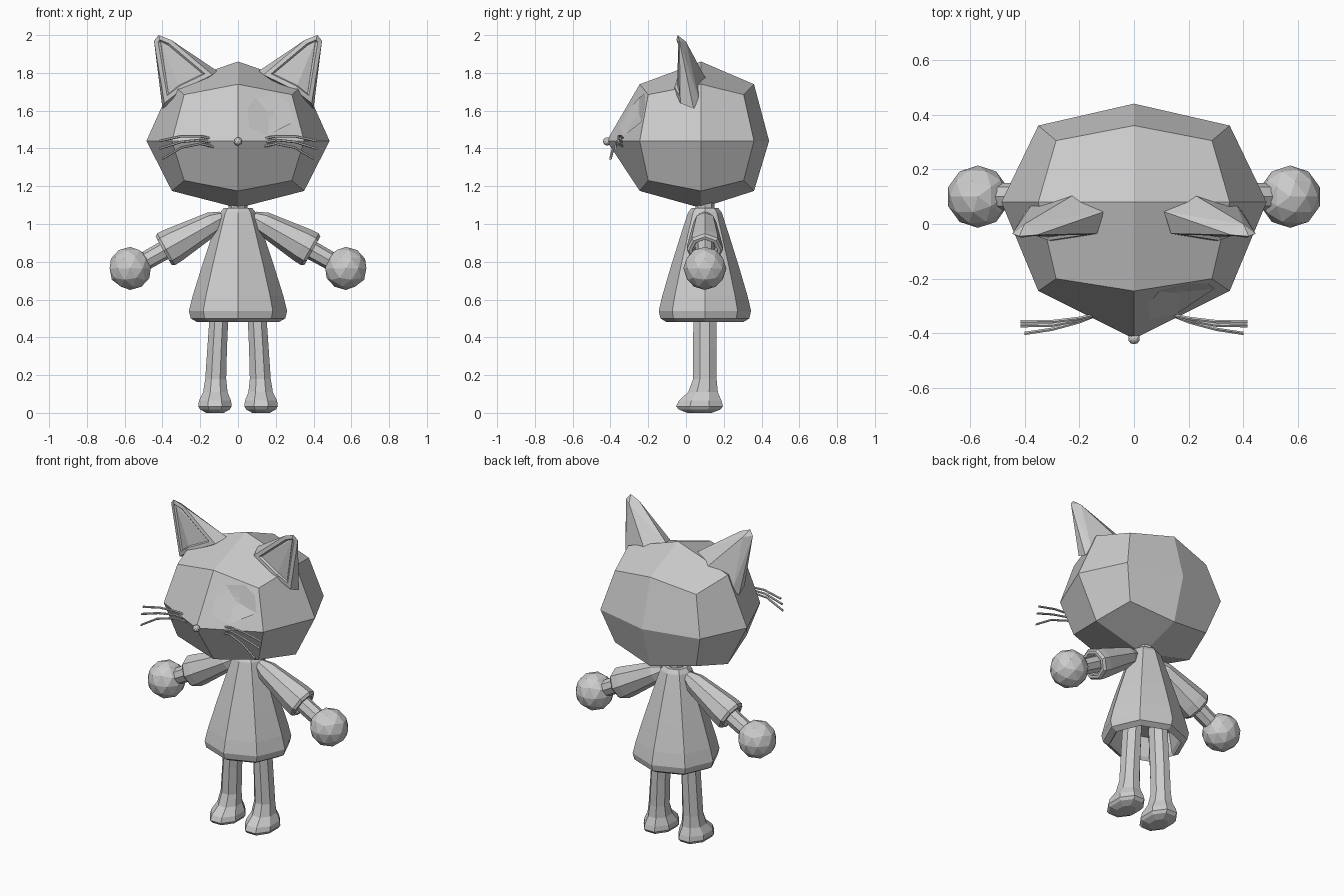
import bpy, bmesh, math
from mathutils import Vector
from mathutils.bvhtree import BVHTree

if "Cube" in bpy.data.objects:
    bpy.data.objects.remove(bpy.data.objects["Cube"])

grey = bpy.data.materials.new("soft_grey")
grey.diffuse_color = (0.6, 0.6, 0.6, 1)
grey.use_nodes = True
grey.node_tree.nodes["Principled BSDF"].inputs["Base Color"].default_value = grey.diffuse_color


def finish(name, bm, mirror=False):
    bmesh.ops.recalc_face_normals(bm, faces=bm.faces)
    mesh = bpy.data.meshes.new(name)
    bm.to_mesh(mesh)
    bm.free()
    mesh.materials.append(grey)
    ob = bpy.data.objects.new(name, mesh)
    bpy.context.collection.objects.link(ob)
    if mirror:
        ob.modifiers.new("mirror", 'MIRROR').use_mirror_merge = False
    return ob


def loft(name, rings, axis=(0, 0, 1), sides=8, turn=0.0, mirror=False):
    """Skin rings (centre, half width, half depth) set square to an axis."""
    bm = bmesh.new()
    d = Vector(axis).normalized()
    v = Vector((0, 1, 0))
    u = v.cross(d).normalized()
    loops = []
    for c, ru, rv in rings:
        loop = []
        for i in range(sides):
            a = 2 * math.pi * (i + turn) / sides
            loop.append(bm.verts.new(Vector(c) + u * ru * math.cos(a) + v * rv * math.sin(a)))
        loops.append(loop)
    for a, b in zip(loops, loops[1:]):
        for i in range(sides):
            j = (i + 1) % sides
            bm.faces.new((a[i], a[j], b[j], b[i]))
    bm.faces.new(loops[0])
    bm.faces.new(loops[-1])
    return finish(name, bm, mirror)


# Head: a cube cut once each way, with corners, edges and face centres pulled out
bm = bmesh.new()
bmesh.ops.create_cube(bm, size=2)
bmesh.ops.subdivide_edges(bm, edges=bm.edges, cuts=1, use_grid_fill=True)
centre = Vector((0, 0.08, 1.44))
reach = {  # (centre, edge, corner) distances for each direction
    (0, -1): (0.485, 0.35, 0.285), (0, 1): (0.485, 0.35, 0.285),
    (1, -1): (0.50, 0.325, 0.28), (1, 1): (0.36, 0.28, 0.225),
    (2, -1): (0.355, 0.265, 0.21), (2, 1): (0.42, 0.30, 0.245)}
for v in bm.verts:
    signs = [round(c) for c in v.co]
    kind = sum(abs(s) for s in signs) - 1
    v.co = centre + Vector([s * reach[(k, s)][kind] if s else 0 for k, s in enumerate(signs)])
bmesh.ops.recalc_face_normals(bm, faces=bm.faces)
surface = BVHTree.FromBMesh(bm)
finish("head", bm)


def face_plate(name, outline, lift):
    """Thin plate following the front of the head."""
    bm = bmesh.new()
    mid = sum((Vector(p) for p in outline), Vector((0, 0))) / len(outline)

    def on_face(p):
        hit = surface.ray_cast(Vector((p.x, -2, p.y)), Vector((0, 1, 0)))[0]
        return bm.verts.new((p.x, hit.y - lift, p.y))
    loops = [[on_face(mid.lerp(Vector(p), t)) for p in outline] for t in (0.25, 0.5, 0.75, 1)]
    hub, n = on_face(mid), len(outline)
    for i in range(n):
        j = (i + 1) % n
        bm.faces.new((hub, loops[0][i], loops[0][j]))
        for a, b in zip(loops, loops[1:]):
            bm.faces.new((a[i], b[i], b[j], a[j]))
    finish(name, bm, True)


# Eyes
face_plate("eye_patch", [(0.05, 1.61), (0.09, 1.67), (0.20, 1.69), (0.27, 1.64),
                         (0.295, 1.54), (0.16, 1.47), (0.06, 1.51)], 0.003)
face_plate("pupil", [(0.117 + 0.035 * math.cos(a * math.pi / 3.5),
                      1.565 + 0.031 * math.sin(a * math.pi / 3.5)) for a in range(7)], 0.006)

# Nose
bm = bmesh.new()
bmesh.ops.create_icosphere(bm, subdivisions=2, radius=0.022)
bmesh.ops.translate(bm, verts=bm.verts, vec=(0, -0.418, 1.437))
finish("nose", bm)

# Whiskers
for n, path in enumerate([
        [(0.13, -0.33, 1.45), (0.20, -0.345, 1.465), (0.30, -0.357, 1.465), (0.415, -0.358, 1.44)],
        [(0.13, -0.33, 1.43), (0.20, -0.352, 1.445), (0.30, -0.37, 1.435), (0.415, -0.372, 1.40)],
        [(0.13, -0.33, 1.41), (0.20, -0.358, 1.425), (0.30, -0.385, 1.405), (0.40, -0.40, 1.345)]]):
    loft(f"whisker_{n + 1}", [(p, 0.007, 0.007) for p in path], axis=(1, 0, 0), sides=6, mirror=True)

# Ears: faceted shell with a sunken front
bm = bmesh.new()
for p in [(0.39, -0.03, 1.64), (0.30, -0.062, 1.71), (0.135, -0.035, 1.79), (0.355, -0.04, 1.975),
          (0.42, -0.045, 2.0), (0.445, -0.035, 1.97), (0.40, 0.04, 1.61), (0.375, 0.07, 1.65),
          (0.215, 0.11, 1.76), (0.11, 0.045, 1.81), (0.40, 0.0, 1.965)]:
    bm.verts.new(p)
bmesh.ops.convex_hull(bm, input=bm.verts)
bmesh.ops.recalc_face_normals(bm, faces=bm.faces)
front = [f for f in bm.faces if f.normal.y < -0.7]
bmesh.ops.inset_region(bm, faces=front, thickness=0.022, depth=0, use_even_offset=True)
bmesh.ops.inset_region(bm, faces=front, thickness=0.006, depth=-0.012, use_even_offset=True)
finish("ear", bm, True)

# Dress with a hollow hem
profile = [(0.075, 1.085), (0.095, 1.06), (0.13, 0.96), (0.19, 0.78), (0.24, 0.62), (0.26, 0.54),
           (0.25, 0.50), (0.215, 0.48), (0.20, 0.50), (0.18, 0.62)]
loft("dress", [((0, 0.10, z), r, r * 0.94) for r, z in profile])

# Neck
loft("neck", [((0, 0.10, 1.04), 0.05, 0.05), ((0, 0.10, 1.14), 0.05, 0.05)])

# Legs with feet
loft("leg", [((x, y, z), rx, ry) for x, y, z, rx, ry in [
    (0.095, 0.10, 0.61, 0.053, 0.066), (0.11, 0.10, 0.35, 0.056, 0.067),
    (0.118, 0.10, 0.18, 0.060, 0.067), (0.12, 0.09, 0.11, 0.070, 0.085),
    (0.122, 0.075, 0.065, 0.092, 0.122), (0.122, 0.072, 0.035, 0.096, 0.134),
    (0.122, 0.072, 0.018, 0.085, 0.12), (0.122, 0.072, 0.0, 0.05, 0.07)]],
    turn=0.5, mirror=True)

# Sleeves, arms and hands along one slanted line
down = Vector((0.872, 0, -0.49))
shoulder = Vector((0.08, 0.10, 1.035))


def along(rings):
    return [(shoulder + down * t, r, r) for t, r in rings]


loft("sleeve", along([(0, 0.035), (0.06, 0.062), (0.30, 0.094), (0.345, 0.096), (0.36, 0.085),
                      (0.36, 0.068), (0.30, 0.062)]), axis=down, mirror=True)
loft("arm", along([(0.25, 0.052), (0.54, 0.048)]), axis=down, mirror=True)
bm = bmesh.new()
bmesh.ops.create_icosphere(bm, subdivisions=2, radius=0.114)
bmesh.ops.translate(bm, verts=bm.verts, vec=(0.571, 0.10, 0.765))
finish("hand", bm, True)
